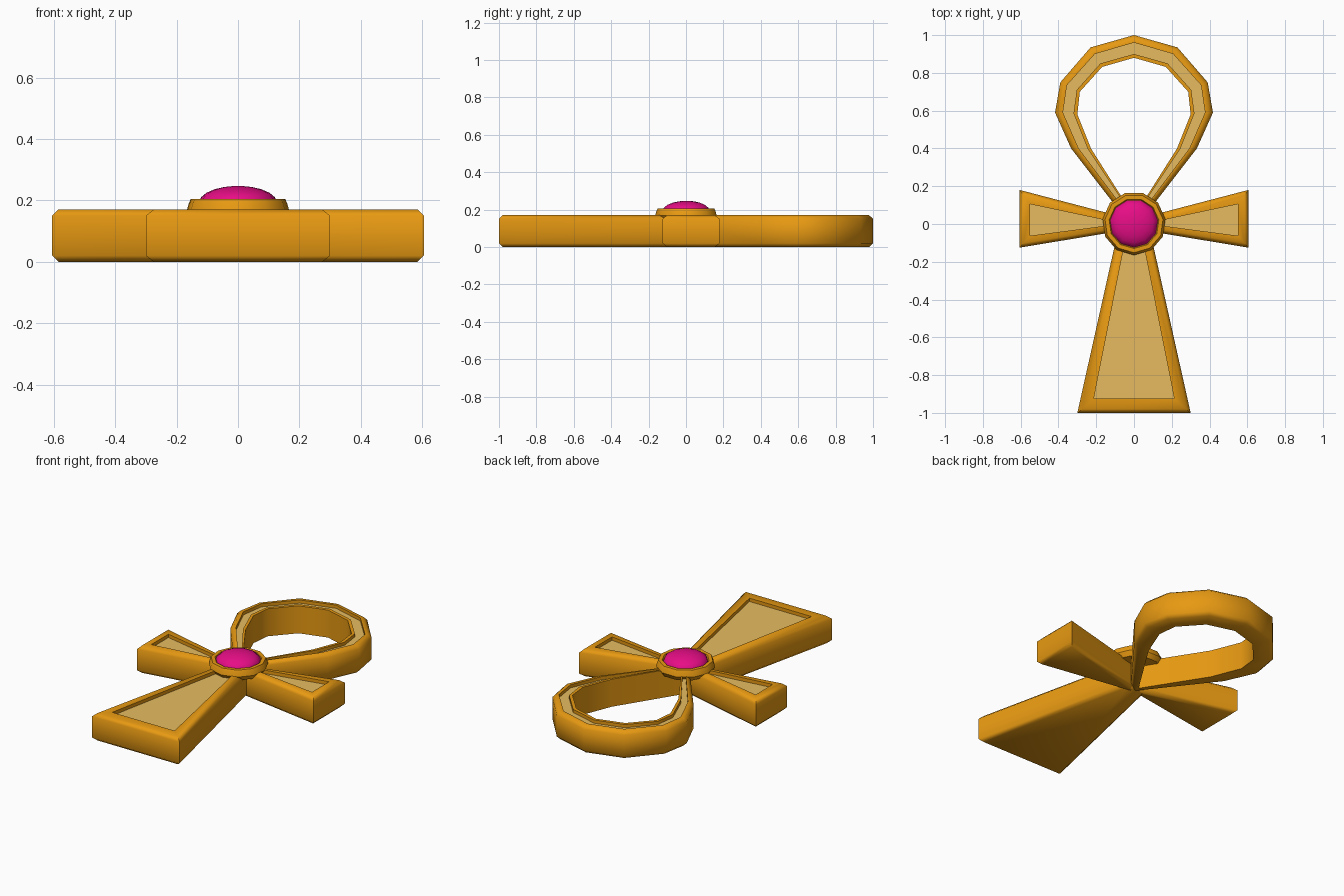
import bpy, bmesh, math
from mathutils import Vector

if "Cube" in bpy.data.objects:
    bpy.data.objects.remove(bpy.data.objects["Cube"])

HEIGHT, BEVEL, FLOOR = 0.17, 0.02, 0.15


def material(name, rgb):
    m = bpy.data.materials.new(name)
    m.use_nodes = True
    m.diffuse_color = (*rgb, 1)
    bsdf = next(n for n in m.node_tree.nodes if n.type == 'BSDF_PRINCIPLED')
    bsdf.inputs["Base Color"].default_value = (*rgb, 1)
    return m


gold = material("gold", (0.8, 0.32, 0.006))
pale_gold = material("pale gold", (0.8, 0.5, 0.12))
pink = material("pink gem", (0.8, 0.004, 0.24))


def inset(poly, d):
    """Move every edge of a flat outline inwards by d."""
    pts = [Vector(p) for p in poly]
    n = len(pts)
    area = sum(pts[i - 1].cross(pts[i]) for i in range(n))
    s = 1 if area > 0 else -1
    out = []
    for i, p in enumerate(pts):
        a = (p - pts[i - 1]).normalized()
        b = (pts[(i + 1) % n] - p).normalized()
        na, nb = Vector((-a.y, a.x)) * s, Vector((-b.y, b.x)) * s
        out.append(p + (na + nb) * d / (1 + na.dot(nb)))
    return out


def loft(name, rings, mats, closed=False, panel_z=None, angle=50):
    """Skin a stack of (outline, z) rings, capped or joined end to end."""
    bm = bmesh.new()
    loops = [[bm.verts.new((p[0], p[1], z)) for p in poly] for poly, z in rings]
    n = len(loops[0])
    pairs = list(zip(loops, loops[1:]))
    if closed:
        pairs.append((loops[-1], loops[0]))
    else:
        bm.faces.new(loops[0])
        bm.faces.new(loops[-1])
    for a, b in pairs:
        for i in range(n):
            j = (i + 1) % n
            bm.faces.new((a[i], a[j], b[j], b[i]))
    bmesh.ops.recalc_face_normals(bm, faces=bm.faces)
    # Recessed floors take the second colour
    if panel_z is not None:
        for f in bm.faces:
            if all(abs(v.co.z - panel_z) < 1e-5 for v in f.verts) and f.normal.z > 0.9:
                f.material_index = 1
    mesh = bpy.data.meshes.new(name)
    bm.to_mesh(mesh)
    bm.free()
    for m in mats:
        mesh.materials.append(m)
    ob = bpy.data.objects.new(name, mesh)
    bpy.context.collection.objects.link(ob)
    bpy.ops.object.select_all(action='DESELECT')
    ob.select_set(True)
    bpy.context.view_layer.objects.active = ob
    bpy.ops.object.shade_smooth_by_angle(angle=math.radians(angle))
    return ob


def edge_rings(outline):
    """Bevelled outer wall, bottom to top."""
    small = inset(outline, BEVEL)
    return [(small, 0), (outline, BEVEL), (outline, HEIGHT - BEVEL), (small, HEIGHT)]


def bar(name, outline, panel):
    rings = edge_rings(outline) + [(panel, HEIGHT), (panel, FLOOR - 0.001)]
    loft(name, rings, [gold, pale_gold], panel_z=FLOOR - 0.001)


# Long flared stem
bar("stem",
    [(-0.3, -1), (0.3, -1), (0.07, 0.03), (-0.07, 0.03)],
    [(-0.213, -0.925), (0.213, -0.925), (0.045, -0.08), (-0.045, -0.08)])

# Two flared side arms
for name, s in (("left_arm", 1), ("right_arm", -1)):
    bar(name,
        [(s * x, y) for x, y in [(0, -0.025), (0.605, -0.125), (0.605, 0.18), (0, 0.022)]],
        [(s * x, y) for x, y in [(0.14, -0.008), (0.55, -0.062), (0.55, 0.105), (0.14, 0.018)]])


# Teardrop loop with a sunken band
def mirrored(half):
    return half + [(-x, y) for x, y in reversed(half[1:-1])]


outer = mirrored([(0, 1), (0.23, 0.935), (0.39, 0.75), (0.418, 0.59), (0.333, 0.4), (0, -0.03)])
band_outer = mirrored([(0, 0.96), (0.207, 0.9), (0.355, 0.735), (0.376, 0.59), (0.293, 0.4), (0, 0.01)])
band_inner = mirrored([(0, 0.9), (0.178, 0.85), (0.303, 0.71), (0.32, 0.585), (0.246, 0.4), (0, 0.03)])
inner = mirrored([(0, 0.88), (0.168, 0.832), (0.287, 0.7), (0.3, 0.58), (0.228, 0.4), (0, 0.04)])
loft("loop",
     edge_rings(outer) + [(band_outer, HEIGHT), (band_outer, FLOOR), (band_inner, FLOOR),
                          (band_inner, HEIGHT), (inner, HEIGHT), (inner, 0)],
     [gold, pale_gold], closed=True, panel_z=FLOOR)


# Round setting and domed gem
def circle(r, n=11):
    return [(r * math.sin(i * math.tau / n), 0.003 - r * math.cos(i * math.tau / n))
            for i in range(n)]


loft("setting", [(circle(0.15), 0.14), (circle(0.168), 0.168), (circle(0.162), 0.19),
                 (circle(0.155), 0.205), (circle(0.133), 0.205), (circle(0.128), 0.195)],
     [gold], angle=35)
dome = [(0.128 * math.cos(a), 0.193 + 0.054 * math.sin(a))
        for a in (math.radians(d) for d in (0, 18, 36, 54, 70, 84))]
loft("gem", [(circle(r), z) for r, z in dome], [pink], angle=40)
